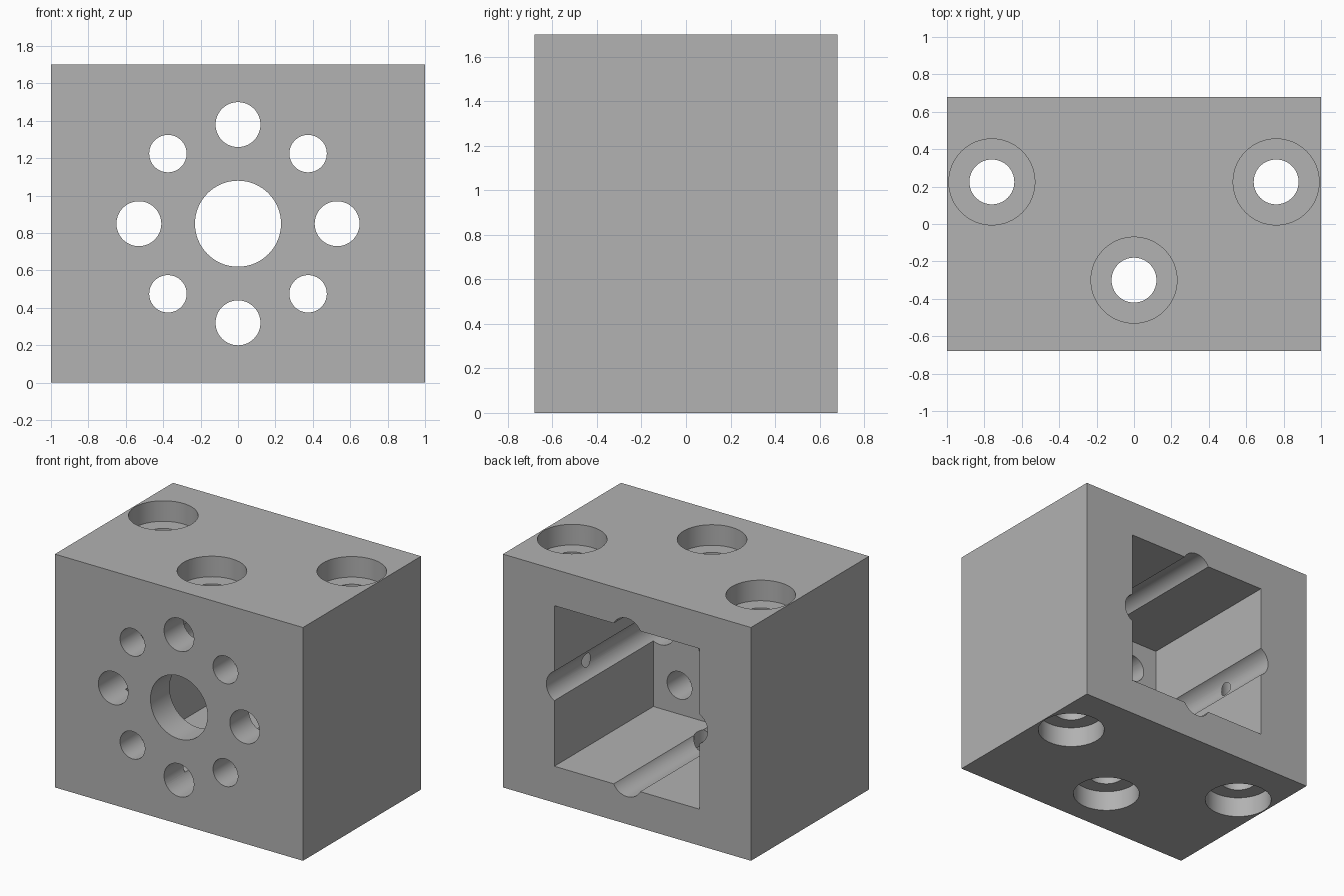
import bpy
import math
from mathutils import Matrix, Vector

if "Cube" in bpy.data.objects:
    bpy.data.objects.remove(bpy.data.objects["Cube"], do_unlink=True)

WIDTH, DEPTH, HEIGHT = 2.0, 1.36, 1.70
MID = HEIGHT / 2
BACK = DEPTH / 2
OVER = 0.2             # cutters overshoot the surface
POCKET_HALF = 0.585
POCKET_END = -0.46     # inner face of the front wall
RING = 0.53            # radius of the hole circle
BORE = 0.23
BOLT = 0.12
SINK = 0.15            # counterbore depth

grey = bpy.data.materials.new("plain_grey")
grey.use_nodes = True
colour = (0.445, 0.445, 0.445, 1)
grey.diffuse_color = colour
grey.node_tree.nodes["Principled BSDF"].inputs["Base Color"].default_value = colour


def box(name, low, high):
    low, high = Vector(low), Vector(high)
    bpy.ops.mesh.primitive_cube_add(size=1)
    obj = bpy.context.object
    obj.name = name
    obj.data.transform(Matrix.Translation((low + high) / 2)
                       @ Matrix.Diagonal((high - low).to_4d()))
    obj.data.materials.append(grey)
    return obj


def rod(name, start, end, radius):
    start, end = Vector(start), Vector(end)
    axis = end - start
    bpy.ops.mesh.primitive_cylinder_add(vertices=64, radius=radius, depth=axis.length)
    obj = bpy.context.object
    obj.name = name
    turn = axis.to_track_quat("Z", "Y").to_matrix().to_4x4()
    obj.data.transform(Matrix.Translation((start + end) / 2) @ turn)
    obj.data.materials.append(grey)
    return obj


# Solid block
block = box("housing_block", (-WIDTH / 2, -BACK, 0), (WIDTH / 2, BACK, HEIGHT))

# Square pocket open at the back
cutters = [box("pocket_cutter", (-POCKET_HALF, POCKET_END, MID - POCKET_HALF),
               (POCKET_HALF, BACK + OVER, MID + POCKET_HALF))]

# Central bore through the front wall
cutters.append(rod("bore_cutter", (0, -BACK - OVER, MID), (0, 0, MID), BORE))

# Ring of holes: large ones run the full depth and groove the pocket walls
for i in range(8):
    angle = i * math.pi / 4
    x, z = RING * math.cos(angle), MID + RING * math.sin(angle)
    full = i % 2 == 0
    end = BACK + OVER if full else 0
    cutters.append(rod("ring_hole_cutter", (x, -BACK - OVER, z), (x, end, z),
                       BOLT if full else 0.10))

# Vertical bolt holes, counterbored at the top and bottom
for x, y in ((-0.76, 0.225), (0.76, 0.225), (0, -0.30)):
    cutters.append(rod("bolt_hole_cutter", (x, y, -OVER), (x, y, HEIGHT + OVER), BOLT))
    cutters.append(rod("top_counterbore_cutter", (x, y, HEIGHT - SINK),
                       (x, y, HEIGHT + OVER), BORE))
    cutters.append(rod("bottom_counterbore_cutter", (x, y, -OVER), (x, y, SINK), BORE))

# Cut everything out of the block
bpy.ops.object.select_all(action="DESELECT")
block.select_set(True)
bpy.context.view_layer.objects.active = block
for cutter in cutters:
    cutter.hide_render = True
    mod = block.modifiers.new("cut", "BOOLEAN")
    mod.operation = "DIFFERENCE"
    mod.solver = "EXACT"
    mod.object = cutter
    bpy.ops.object.modifier_apply(modifier=mod.name)
    bpy.data.objects.remove(cutter, do_unlink=True)

bpy.ops.object.shade_smooth_by_angle(angle=math.radians(30))
